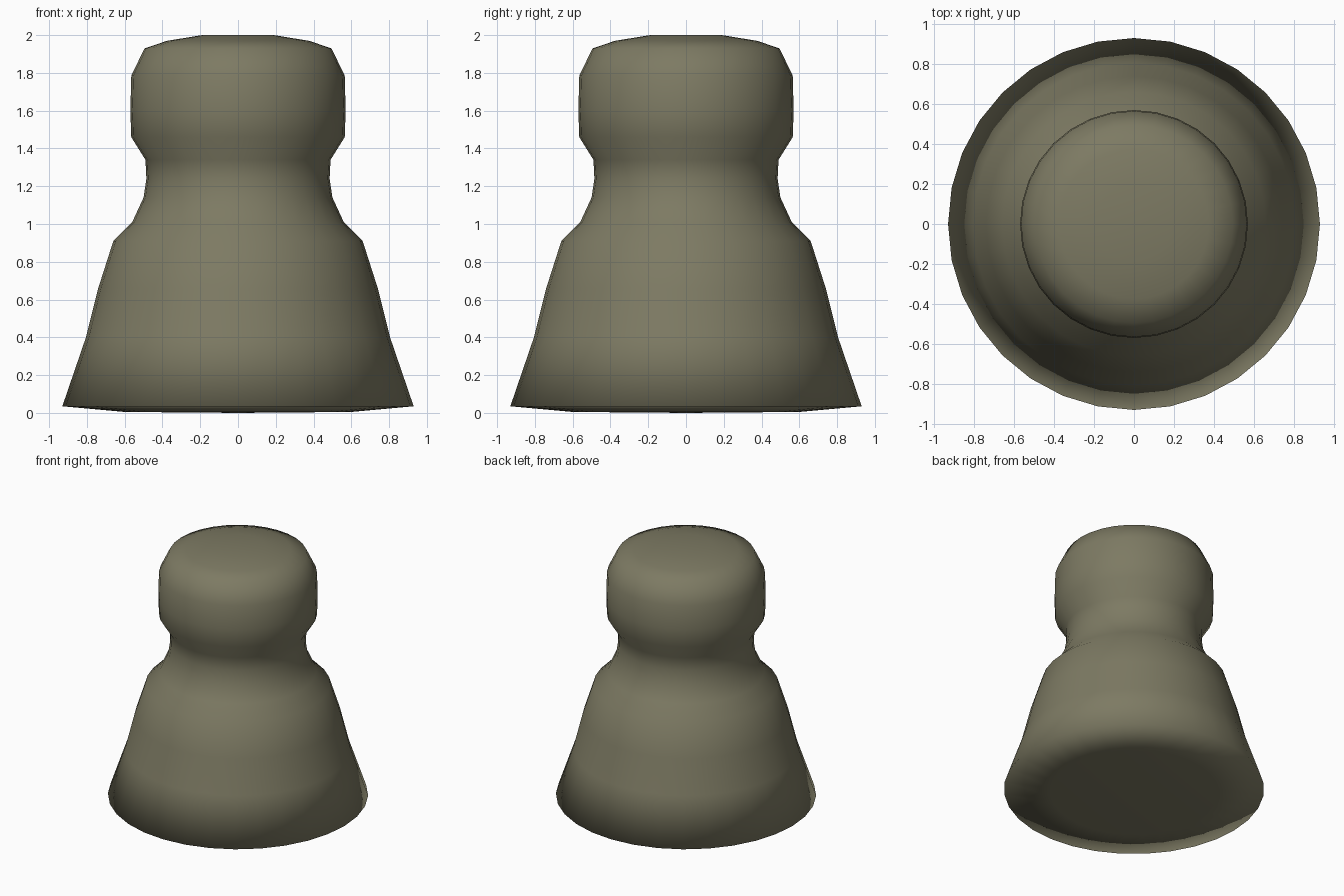
import bpy, bmesh, math

if "Cube" in bpy.data.objects:
    bpy.data.objects.remove(bpy.data.objects["Cube"])

# one flat colour
mat = bpy.data.materials.new("olive grey")
mat.diffuse_color = (0.205, 0.195, 0.125, 1)
mat.use_nodes = True
mat.node_tree.nodes["Principled BSDF"].inputs["Base Color"].default_value = mat.diffuse_color

# profile (radius, height) from the base rim up to the rounded cap
SIDES = 32
profile = [(0.60, 0.005), (0.93, 0.035), (0.805, 0.40), (0.74, 0.66), (0.66, 0.91),
           (0.56, 1.01), (0.50, 1.14), (0.485, 1.24), (0.49, 1.34), (0.565, 1.46),
           (0.57, 1.60), (0.565, 1.785), (0.495, 1.93), (0.375, 1.97), (0.19, 2.0)]

bm = bmesh.new()
rings = [[bm.verts.new((r * math.cos(2 * math.pi * i / SIDES),
                        r * math.sin(2 * math.pi * i / SIDES), z))
          for i in range(SIDES)] for r, z in profile]

# turned body
for low, high in zip(rings, rings[1:]):
    for i in range(SIDES):
        j = (i + 1) % SIDES
        bm.faces.new((low[i], low[j], high[j], high[i]))

# fans closing the underside and the top
bottom = bm.verts.new((0, 0, 0))
top = bm.verts.new((0, 0, 2))
for i in range(SIDES):
    j = (i + 1) % SIDES
    bm.faces.new((bottom, rings[0][j], rings[0][i]))
    bm.faces.new((top, rings[-1][i], rings[-1][j]))

# smooth everywhere, including over the base rim
for f in bm.faces:
    f.smooth = True
mesh = bpy.data.meshes.new("turned_body")
bm.to_mesh(mesh)
bm.free()
mesh.materials.append(mat)
bpy.context.collection.objects.link(bpy.data.objects.new("turned_body", mesh))
